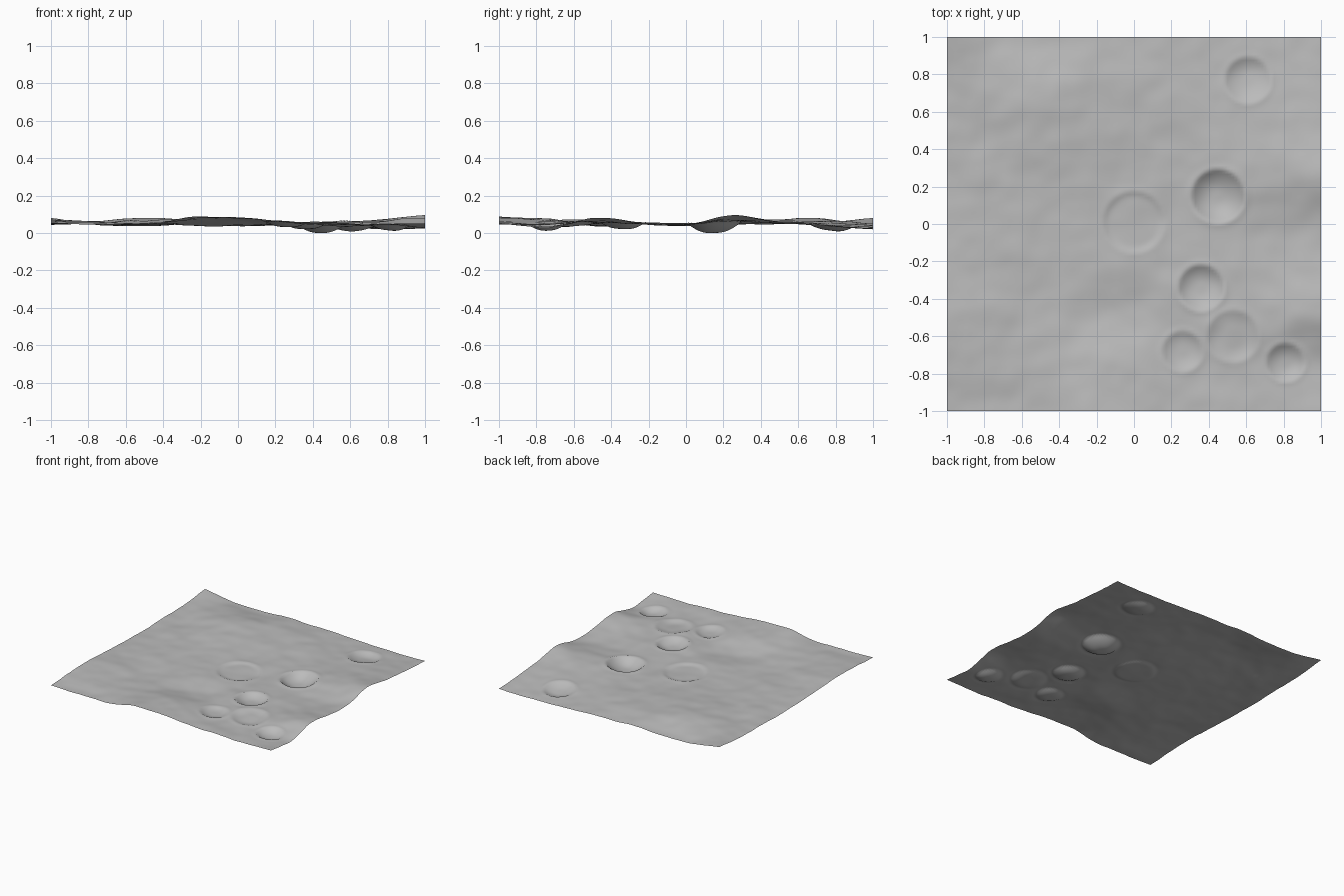
import bpy, bmesh, math
from mathutils import Vector, noise

cube = bpy.data.objects.get("Cube")
if cube:
    bpy.data.objects.remove(cube, do_unlink=True)

# Broad ground heights in thousandths, 0.25 apart; rows run front to back
HEIGHTS = [
    [56, 50, 50, 85, 85, 70, 60, 50, 57],
    [70, 60, 55, 75, 80, 60, 50, 42, 30],
    [75, 60, 50, 45, 45, 55, 60, 62, 85],
    [65, 55, 50, 55, 55, 55, 55, 55, 58],
    [55, 55, 55, 55, 50, 50, 50, 48, 50],
    [50, 55, 60, 65, 55, 50, 60, 80, 95],
    [55, 60, 75, 70, 60, 55, 55, 60, 62],
    [60, 65, 80, 70, 60, 50, 45, 45, 42],
    [80, 45, 40, 50, 45, 40, 30, 25, 35],
]
# Craters: x, y, radius, depth, rim height, floor radius as a share
CRATERS = [
    (0.45, 0.15, 0.145, 0.052, 0.006, 0.1),
    (0.36, -0.34, 0.125, 0.032, 0.006, 0.15),
    (0.61, 0.77, 0.125, 0.024, 0.004, 0.2),
    (0.81, -0.74, 0.105, 0.024, 0.005, 0.15),
    (0.26, -0.68, 0.11, 0.020, 0.004, 0.2),
    (0.53, -0.60, 0.14, 0.016, 0.003, 0.4),
    (0.00, 0.01, 0.165, 0.007, 0.003, 0.75),
]


def cubic(p, t):
    """Catmull-Rom blend through four values."""
    a, b, c, d = p
    return b + 0.5 * t * (c - a + t * (2*a - 5*b + 4*c - d + t * (3*(b - c) + d - a)))


def sample(values, u):
    """Smooth value at u along an evenly spaced list."""
    i = min(int(u), len(values) - 2)
    last = len(values) - 1
    return cubic([values[max(0, min(last, i + k))] for k in (-1, 0, 1, 2)], u - i)


def crater(x, y, cx, cy, radius, depth, rim, floor):
    """Bowl with a raised lip that fades outward."""
    d = math.hypot(x - cx, y - cy) / radius
    if d < 1:
        s = max(0, (d - floor) / (1 - floor))
        return -depth + (depth + rim) * s * s
    return rim * max(0, 1 - (d - 1) / 0.35) ** 2


def ground(x, y):
    u, v = (x + 1) * 4, (y + 1) * 4
    z = sample([sample(row, u) for row in HEIGHTS], v) / 1000
    # Small rolling bumps
    z += 0.008 * noise.noise(Vector((x * 4.3, y * 4.3, 3.7)))
    z += 0.004 * noise.noise(Vector((x * 9.1, y * 9.1, 8.2)))
    return z + sum(crater(x, y, *c) for c in CRATERS)


# Cratered ground sheet
bm = bmesh.new()
bmesh.ops.create_grid(bm, x_segments=128, y_segments=128, size=1)
for v in bm.verts:
    v.co.z = ground(v.co.x, v.co.y)
low = min(v.co.z for v in bm.verts)
for v in bm.verts:
    v.co.z -= low
for f in bm.faces:
    f.smooth = True
mesh = bpy.data.meshes.new("cratered_ground")
bm.to_mesh(mesh)
bm.free()
terrain = bpy.data.objects.new("cratered_ground", mesh)
bpy.context.collection.objects.link(terrain)

# Dusty grey
grey = bpy.data.materials.new("dusty_grey")
grey.use_nodes = True
color = (0.5, 0.5, 0.5, 1)
grey.diffuse_color = color
bsdf = grey.node_tree.nodes["Principled BSDF"]
bsdf.inputs["Base Color"].default_value = color
bsdf.inputs["Roughness"].default_value = 0.9
mesh.materials.append(grey)
